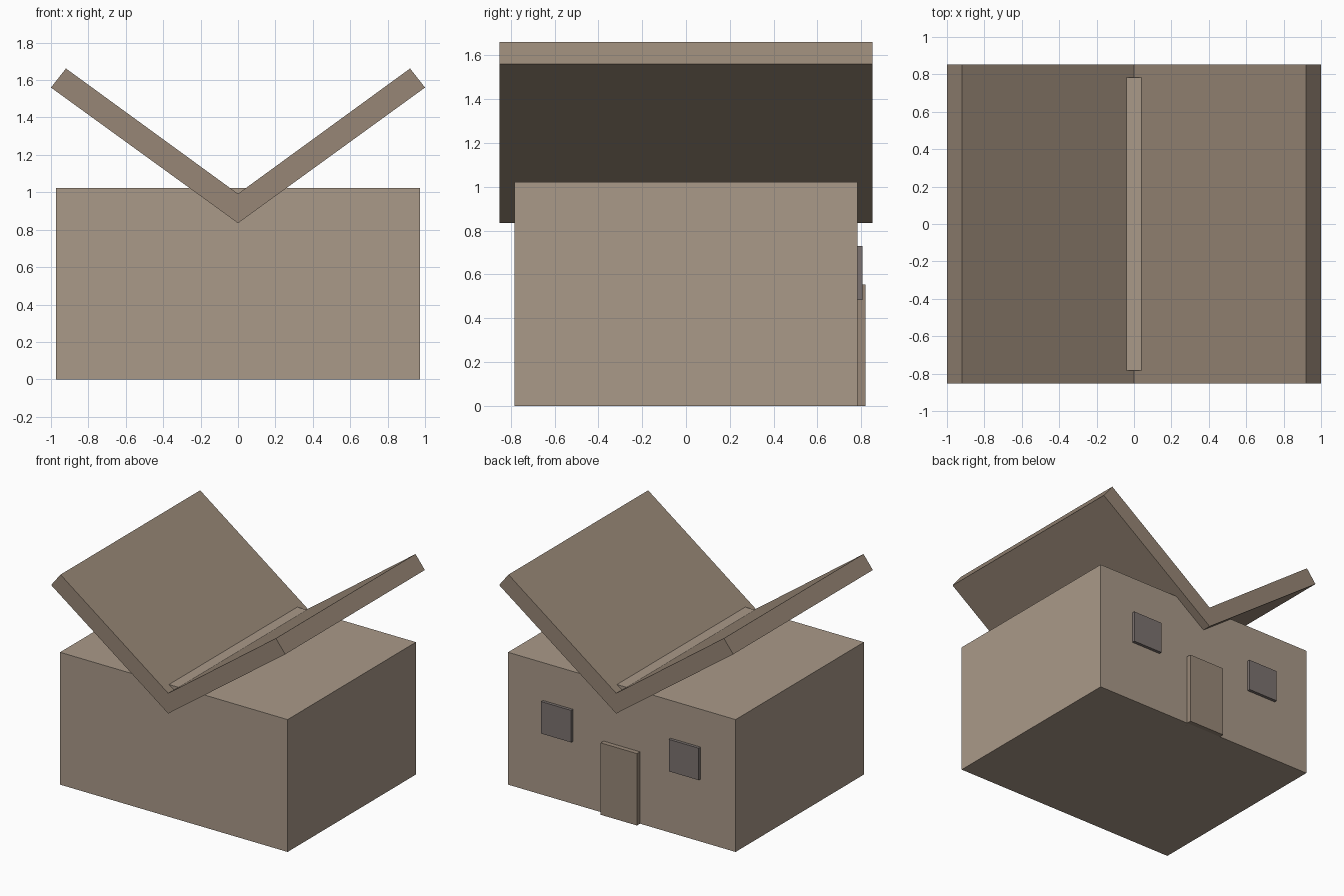
import bpy

if "Cube" in bpy.data.objects:
    bpy.data.objects.remove(bpy.data.objects["Cube"])


def material(name, rgb):
    m = bpy.data.materials.new(name)
    m.diffuse_color = (*rgb, 1)
    m.use_nodes = True
    m.node_tree.nodes["Principled BSDF"].inputs["Base Color"].default_value = m.diffuse_color
    return m


WALL = material("plaster", (0.40, 0.32, 0.25))
ROOF = material("roofing", (0.31, 0.24, 0.18))
WOOD = material("door_wood", (0.32, 0.25, 0.19))
PANE = material("window_pane", (0.20, 0.17, 0.16))


def extrude_profile(name, points, y0, y1, mat):
    """Extrude a closed xz profile (counter-clockwise from the front) along y."""
    n = len(points)
    verts = [(x, y, z) for y in (y0, y1) for x, z in points]
    faces = [tuple(range(n)), tuple(reversed(range(n, 2 * n)))]
    faces += [(i, i + n, (i + 1) % n + n, (i + 1) % n) for i in range(n)]
    mesh = bpy.data.meshes.new(name)
    mesh.from_pydata(verts, [], faces)
    mesh.materials.append(mat)
    obj = bpy.data.objects.new(name, mesh)
    bpy.context.collection.objects.link(obj)
    return obj


def box(name, x0, x1, y0, y1, z0, z1, mat):
    return extrude_profile(name, [(x0, z0), (x1, z0), (x1, z1), (x0, z1)], y0, y1, mat)


# House body; its top just shows through the roof valley
box("house_body", -0.972, 0.972, -0.783, 0.783, 0, 1.022, WALL)

# Butterfly roof: one V-shaped slab
half = [(1.0, 1.56), (0.92, 1.662)]
extrude_profile("butterfly_roof",
                [(0, 0.835)] + half + [(0, 0.992)] + [(-x, z) for x, z in reversed(half)],
                -0.852, 0.852, ROOF)

# Door and two windows on the back wall
box("door", -0.155, 0.155, 0.745, 0.82, 0, 0.555, WOOD)
for side, cx in (("left", 0.545), ("right", -0.545)):
    box(f"{side}_window", cx - 0.128, cx + 0.128, 0.76, 0.806, 0.483, 0.73, PANE)
